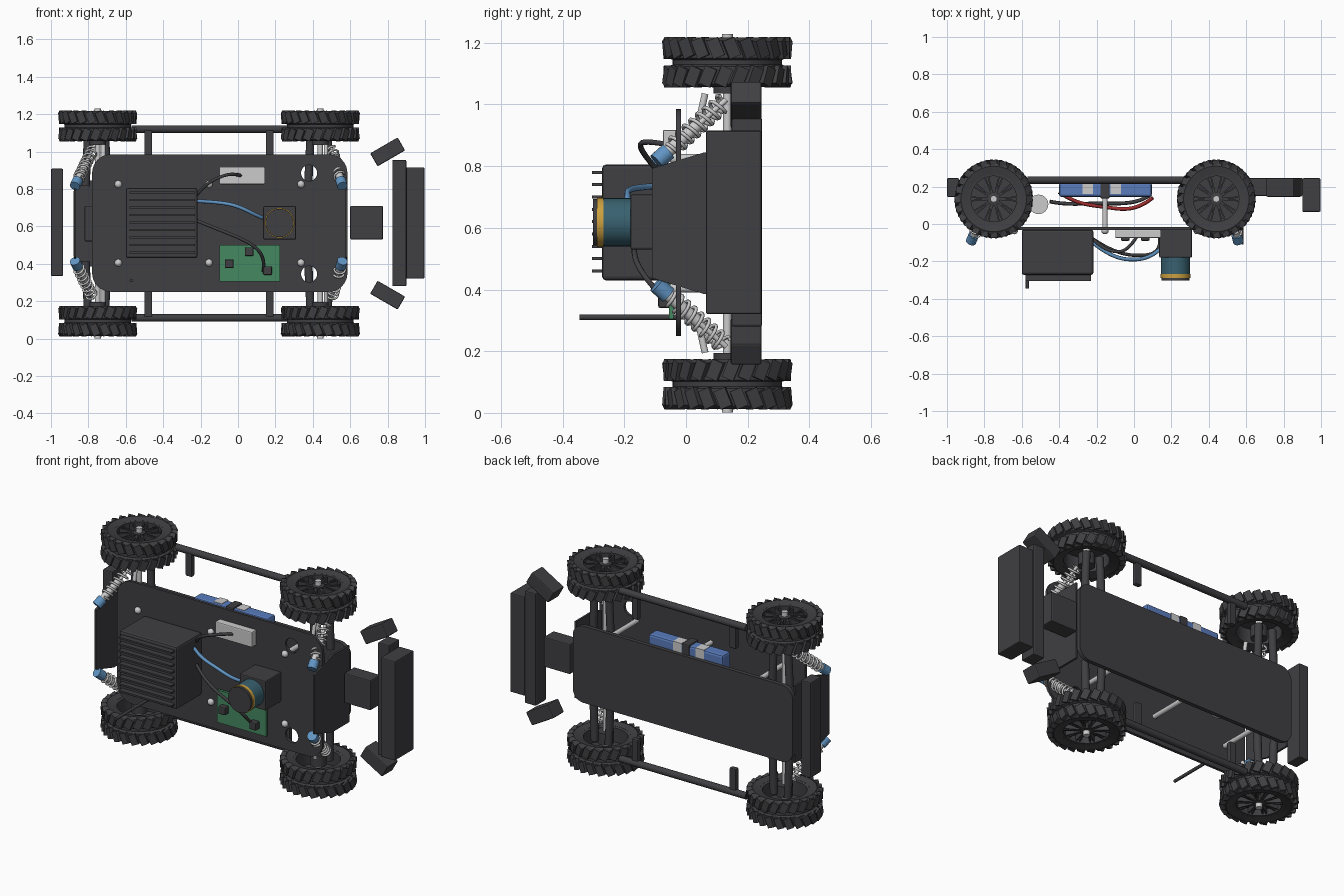
import bpy, bmesh
from math import pi, sin, cos, radians
from mathutils import Vector, Matrix

if "Cube" in bpy.data.objects:
    bpy.data.objects.remove(bpy.data.objects["Cube"])

ZC = 0.615  # mid-line of the car, which lies on its side with its top facing -y

def mat(name, c):
    m = bpy.data.materials.new(name)
    m.diffuse_color = (*c, 1)
    m.use_nodes = True
    m.node_tree.nodes["Principled BSDF"].inputs["Base Color"].default_value = m.diffuse_color
    return m

BLUE, SKY, TEAL = mat("blue", (.1, .2, .5)), mat("sky", (.12, .3, .55)), mat("teal", (.04, .12, .16))
GOLD, GREEN, RED = mat("gold", (.6, .35, .05)), mat("green", (.06, .25, .12)), mat("red", (.4, .03, .03))
PALE, DARK = mat("pale", (.55, .55, .55)), mat("dark", (.05, .05, .055))

def add(name, bm, m=DARK, smooth=True):
    bmesh.ops.recalc_face_normals(bm, faces=bm.faces)
    me = bpy.data.meshes.new(name)
    bm.to_mesh(me)
    bm.free()
    o = bpy.data.objects.new(name, me)
    bpy.context.collection.objects.link(o)
    me.materials.append(m)
    if smooth:
        bpy.context.view_layer.objects.active = o
        bpy.ops.object.select_all(action='DESELECT')
        o.select_set(True)
        bpy.ops.object.shade_smooth_by_angle(angle=radians(35))
    return o

def box(name, x, y, z, m=DARK, bevel=.006, tilt=0):
    """box from (min, max) ranges, optionally tilted about y"""
    bm = bmesh.new()
    size = [r[1] - r[0] for r in (x, y, z)]
    bmesh.ops.create_cube(bm, size=1, matrix=Matrix.Diagonal((*size, 1)))
    o = add(name, bm, m, False)
    o.location = [(r[0] + r[1]) / 2 for r in (x, y, z)]
    o.rotation_euler.y = tilt
    if bevel:
        b = o.modifiers.new("bevel", 'BEVEL')
        b.width, b.segments = bevel, 2
    return o

def rod(name, a, b, r, m=DARK, seg=24, r2=None):
    a, b = Vector(a), Vector(b)
    d = b - a
    M = Matrix.Translation((a + b) / 2) @ d.to_track_quat('Z', 'Y').to_matrix().to_4x4()
    bm = bmesh.new()
    bmesh.ops.create_cone(bm, cap_ends=True, segments=seg, radius1=r,
                          radius2=r if r2 is None else r2, depth=d.length, matrix=M)
    return add(name, bm, m)

def tube(name, pts, r, m, kind='NURBS'):
    cu = bpy.data.curves.new(name, 'CURVE')
    cu.dimensions, cu.bevel_depth, cu.bevel_resolution = '3D', r, 2
    s = cu.splines.new(kind)
    s.points.add(len(pts) - 1)
    for p, q in zip(s.points, pts):
        p.co = (*q, 1)
    if kind == 'NURBS':
        s.order_u, s.use_endpoint_u, s.resolution_u = 4, True, 8
    cu.materials.append(m)
    o = bpy.data.objects.new(name, cu)
    bpy.context.collection.objects.link(o)

def plate(name, x, z, y, r, holes=()):
    """rounded sheet in the xz plane with round holes"""
    loops = [[(cx + r * cos(a0 + k * pi / 16), cz + r * sin(a0 + k * pi / 16))
              for cx, cz, a0 in ((x[1] - r, z[1] - r, 0), (x[0] + r, z[1] - r, pi / 2),
                                 (x[0] + r, z[0] + r, pi), (x[1] - r, z[0] + r, 1.5 * pi))
              for k in range(9)]]
    loops += [[(hx + hr * cos(k * pi / 12), hz + hr * sin(k * pi / 12)) for k in range(24)]
              for hx, hz, hr in holes]
    cu = bpy.data.curves.new(name, 'CURVE')
    cu.dimensions, cu.fill_mode, cu.extrude = '2D', 'BOTH', (y[1] - y[0]) / 2
    for l in loops:
        s = cu.splines.new('POLY')
        s.points.add(len(l) - 1)
        for p, q in zip(s.points, l):
            p.co = (*q, 0, 1)
        s.use_cyclic_u = True
    cu.materials.append(DARK)
    o = bpy.data.objects.new(name, cu)
    o.location.y, o.rotation_euler.x = (y[0] + y[1]) / 2, pi / 2
    bpy.context.collection.objects.link(o)

def lathe(bm, prof, n=48):
    rings = [[bm.verts.new((r * cos(2 * pi * k / n), r * sin(2 * pi * k / n), z)) for r, z in prof]
             for k in range(n)]
    for k in range(n):
        a, b = rings[k], rings[(k + 1) % n]
        for i in range(len(prof)):
            j = (i + 1) % len(prof)
            bm.faces.new((a[i], b[i], b[j], a[j]))

# wheels: tyre with two rows of slanted lugs, spoked rim, hub
tyre = bmesh.new()
lathe(tyre, [(.135, -.07), (.175, -.08), (.192, -.07), (.192, -.014), (.178, -.008), (.178, .008),
             (.192, .014), (.192, .07), (.175, .08), (.135, .07)])
for row in (-1, 1):
    for k in range(24):
        M = (Matrix.Rotation(2 * pi * (k + .25 * row) / 24, 4, 'Z') @ Matrix.Translation((.193, 0, row * .046))
             @ Matrix.Rotation(radians(8), 4, 'Z') @ Matrix.Rotation(radians(22) * row, 4, 'X')
             @ Matrix.Diagonal((.026, .04, .062, 1)))
        bmesh.ops.create_cube(tyre, size=1, matrix=M)
rim = bmesh.new()
lathe(rim, [(.122, -.065), (.138, -.07), (.138, .07), (.122, .068)])
lathe(rim, [(.005, .02), (.125, .02), (.125, .03), (.005, .03)])
for k in range(20):
    a = 2 * pi * (k // 2) / 10 + (.08 if k % 2 else -.08)
    bmesh.ops.create_cube(rim, size=1, matrix=Matrix.Rotation(a, 4, 'Z')
                          @ Matrix.Translation((.073, 0, .045)) @ Matrix.Diagonal((.11, .008, .03, 1)))
lathe(rim, [(.001, .02), (.035, .02), (.035, .064), (.001, .07)], 24)
parts = [add("tyre", tyre), add("rim", rim), rod("hub_nut", (0, 0, -.06), (0, 0, .092), .018, PALE)]
first = True
for x in (-.75, .44):
    for s in (1, -1):
        for p in parts:
            o = p if first else p.copy()
            if not first:
                bpy.context.collection.objects.link(o)
            o.location, o.rotation_euler = (x, .134, ZC + s * .522), (0 if s > 0 else pi, 0, 0)
            if p is parts[2]:
                o.location += Vector((0, 0, s * .016)) + (Vector((0, 0, 0)))
                o.data.transform(Matrix.Translation(-sum((v.co for v in o.data.vertices), Vector()) / len(o.data.vertices)))
        first = False

# chassis and top deck
plate("chassis_plate", (-.88, .58), (.385, .845), (.222, .246), .07)
plate("top_deck", (-.78, .585), (.25, .985), (-.032, -.016), .1,
      [(.38, ZC + s * .27, .043) for s in (1, -1)])
for x in (-.64, -.155, .337):
    for s in (1, -1):
        z = ZC + s * .21
        rod("standoff", (x, -.02, z), (x, .225, z), .014, PALE)
        bm = bmesh.new()
        bmesh.ops.create_uvsphere(bm, u_segments=16, v_segments=8, radius=.02)
        add("deck_screw", bm, PALE).location = (x, -.035, z)

# shock towers
for x in (.58, -.872):
    bm = bmesh.new()
    f = bm.faces.new([bm.verts.new((x - .006, y, ZC + s * h)) for y, h, s in
                      ((-.11, .178, 1), (.06, .23, 1), (.22, .23, 1), (.22, .23, -1), (.06, .23, -1), (-.11, .178, -1))])
    g = bmesh.ops.extrude_face_region(bm, geom=[f])
    bmesh.ops.translate(bm, vec=(.012, 0, 0), verts=[v for v in g["geom"] if isinstance(v, bmesh.types.BMVert)])
    add("shock_tower", bm)

# gearboxes, drive motor, axles
for x in (-.75, .44):
    box("gearbox", (x - .07, x + .07), (.09, .222), (.52, .71))
    rod("axle", (x, .134, .1), (x, .134, 1.13), .014, PALE)
rod("drive_motor", (-.51, .105, .5), (-.51, .105, .74), .052, PALE)

# suspension and side rails, mirrored across the car
for s in (1, -1):
    for x, top, low in ((-.75, (-.872, -.095), (-.775, .13)), (.44, (.558, -.095), (.5, .13))):
        for dx in (-.065, .05):
            rod("suspension_arm", (x + dx, .18, ZC + s * .2), (x + dx * .8, .18, ZC + s * .47), .022)
        rod("upper_link", (x + .03, .035, ZC + s * .3), (x + .03, .062, ZC + s * .42), .011, PALE)
        rod("steering_knuckle", (x, .134, ZC + s * .42), (x, .134, ZC + s * .49), .045)
        a = Vector((top[0], top[1], ZC + s * .2))
        b = Vector((low[0], low[1], ZC + s * .4))
        d = (b - a).normalized()
        rod("shock_cap", a, a + d * .05, .028, SKY)
        rod("shock_body", a + d * .04, a + d * .19, .02, PALE)
        rod("shock_shaft", a + d * .15, b, .009, PALE)
        u = d.orthogonal().normalized()
        v = d.cross(u)
        L = (b - a).length
        tube("shock_spring", [a + d * (.06 + (L - .07) * k / 96) + .029 * (u * cos(k * pi / 6) + v * sin(k * pi / 6))
                              for k in range(97)], .006, PALE, 'POLY')
    rod("side_rail", (-.57, .235, ZC + s * .505), (.27, .235, ZC + s * .505), .02)
    for x in (-.48, .17):
        box("rail_bracket", (x - .021, x + .021), (.215, .245), sorted((ZC + s * .36, ZC + s * .5)))
    # angled bumper wings
    z = ZC + s * .383
    box("bumper_wing", (.715, .885), (.145, .245), (z - .04, z + .04), tilt=-s * radians(30))

# bumpers
box("front_bumper_mount", (.6, .775), (.15, .245), (.53, .71))
box("front_bumper_back", (.825, .9), (.148, .247), (.28, .955))
box("front_bumper", (.9, .997), (.065, .245), (.32, .915))
box("rear_bumper", (-1, -.935), (.145, .245), (.335, .908))

# battery with labels and strap
box("battery", (-.4, .095), (.145, .222), (.7, .9), BLUE, .012)
for x in (-.24, -.09):
    box("battery_label", (x - .035, x + .02), (.16, .223), (.78, .902), PALE, 0)
box("battery_strap", (-.18, -.13), (.137, .228), (.69, .908))
tube("battery_lead_red", [(-.4, .17, .78), (-.3, .1, .76), (-.15, .1, .7), (0, .06, .72), (.1, .14, .76)], .01, RED)
tube("battery_lead_black", [(-.45, .12, .72), (-.35, .1, .7), (-.2, .12, .74), (.02, .1, .74), (.09, .16, .74)], .01, DARK)

# finned computer
box("computer_case", (-.6, -.217), (-.272, -.03), (.43, .805), DARK, .012)
for k in range(9):
    z = .46 + k * .04
    box("cooling_fin", (-.58, -.23), (-.305, -.26), (z - .005, z + .005), DARK, 0)
rod("antenna", (-.57, -.03, .31), (-.57, -.345, .31), .009)

# scanner
box("scanner_base", (.135, .31), (-.18, -.03), (.53, .708))
rod("scanner_body", (.222, -.175, .618), (.222, -.27, .618), .078, TEAL, 40)
rod("scanner_ring", (.222, -.268, .618), (.222, -.288, .618), .08, GOLD, 40)
rod("scanner_cap", (.222, -.286, .618), (.222, -.302, .618), .076, DARK, 40)

# circuit board, chips and radio
box("circuit_board", (-.1, .225), (-.055, -.04), (.305, .5), GREEN, 0)
for x, z in ((-.047, .4), (.06, .465), (.158, .363)):
    box("chip", (x - .023, x + .023), (-.09, -.05), (z - .023, z + .023))
box("radio_box", (-.1, .145), (-.075, -.03), (.825, .918), PALE)

# cables
tube("radio_cable", [(-.22, -.08, .77), (-.17, -.13, .83), (-.09, -.16, .87), (-.03, -.14, .885), (.02, -.06, .87)], .009, DARK)
tube("scanner_cable", [(-.22, -.1, .735), (-.12, -.18, .73), (0, -.2, .72), (.09, -.18, .66), (.145, -.13, .64)], .01, SKY)
tube("board_cable", [(-.22, -.08, .63), (-.1, -.16, .58), (.05, -.18, .53), (.15, -.15, .45), (.135, -.06, .36)], .009, DARK)
